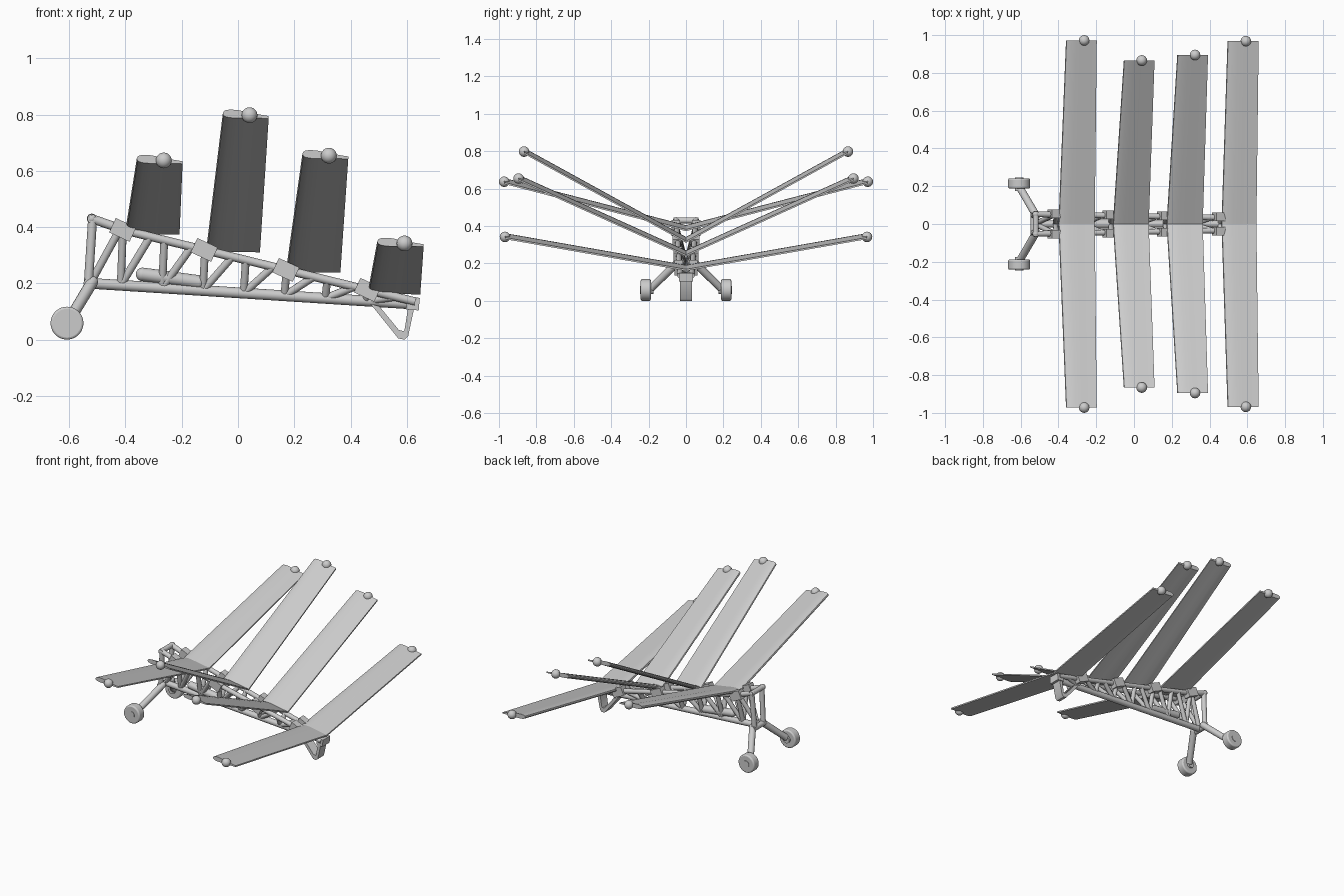
import bpy, bmesh, math
from mathutils import Vector

if "Cube" in bpy.data.objects:
    bpy.data.objects.remove(bpy.data.objects["Cube"])

grey = bpy.data.materials.new("light_grey")
grey.diffuse_color = (0.6, 0.6, 0.6, 1)
grey.use_nodes = True
grey.node_tree.nodes["Principled BSDF"].inputs["Base Color"].default_value = grey.diffuse_color


def finish(name, bm, angle=40):
    bmesh.ops.recalc_face_normals(bm, faces=bm.faces)
    me = bpy.data.meshes.new(name)
    bm.to_mesh(me)
    bm.free()
    ob = bpy.data.objects.new(name, me)
    bpy.context.collection.objects.link(ob)
    me.materials.append(grey)
    bpy.ops.object.select_all(action='DESELECT')
    ob.select_set(True)
    bpy.context.view_layer.objects.active = ob
    bpy.ops.object.shade_smooth_by_angle(angle=math.radians(angle))
    return ob


def tube(bm, a, b, r, r2=None, seg=14):
    a, b = Vector(a), Vector(b)
    d = b - a
    rot = d.to_track_quat('Z', 'Y').to_matrix().to_4x4()
    rot.translation = (a + b) / 2
    bmesh.ops.create_cone(bm, cap_ends=True, segments=seg, radius1=r,
                          radius2=r2 or r, depth=d.length, matrix=rot)


def ball(bm, p, r, u=20, v=12):
    new = bmesh.ops.create_uvsphere(bm, u_segments=u, v_segments=v, radius=r)
    bmesh.ops.translate(bm, verts=new['verts'], vec=p)


def box(bm, c, size, tilt=0):
    vs = bmesh.ops.create_cube(bm, size=1)['verts']
    bmesh.ops.scale(bm, verts=vs, vec=size)
    rot = Vector((1, 0, 0)).rotation_difference(
        Vector((math.cos(tilt), 0, -math.sin(tilt)))).to_matrix()
    bmesh.ops.rotate(bm, verts=vs, matrix=rot, cent=(0, 0, 0))
    bmesh.ops.translate(bm, verts=vs, vec=c)


# Wing cross-section: chord fraction, height
FOIL = [(0, 0), (.02, .008), (.07, .013), (.16, .016), (.32, .016), (.55, .011),
        (.8, .006), (1, .003), (1, -.006), (.8, -.007), (.55, -.010),
        (.32, -.013), (.16, -.013), (.07, -.011), (.02, -.007)]


def wing(name, root, tip, s):
    bm = bmesh.new()
    rings = []
    for x0, x1, y, z in (root, tip):
        rings.append([bm.verts.new((x0 + (x1 - x0) * u, s * y,
                                    z + h - 0.012 * (u - .5)))
                      for u, h in FOIL])
    n = len(FOIL)
    for i in range(n):
        j = (i + 1) % n
        bm.faces.new((rings[0][i], rings[0][j], rings[1][j], rings[1][i]))
    for ring in rings:
        bm.faces.new(ring)
    finish(name, bm, 35)


# Wings with tip balls: root (x0, x1, y, z), tip, ball x
WINGS = [((-.40, -.208, 0, .385), (-.36, -.197, .972, .637), -.264),
         ((-.112, .078, 0, .322), (-.054, .109, .866, .798), .041),
         ((.172, .364, 0, .250), (.229, .392, .895, .654), .323),
         ((.463, .648, 0, .172), (.495, .660, .968, .342), .592)]
for k, (root, tip, bx) in enumerate(WINGS, 1):
    for s, side in ((-1, "front"), (1, "back")):
        wing(f"wing_{k}_{side}", root, tip, s)
        bm = bmesh.new()
        ball(bm, (bx, s * tip[2], tip[3]), .028)
        finish(f"wing_tip_ball_{k}_{side}", bm, 60)


def low(x):      # bottom chord height
    return .2 - (x + .525) * .064


def high(x):     # top chord height
    return .39 - (x + .41) * .245


def half(x):     # half width between top chords
    return .052 - (x + .52) * .018


# Truss chords
bm = bmesh.new()
tube(bm, (-.525, 0, low(-.525)), (.64, 0, low(.64)), .019)
for s in (-1, 1):
    tube(bm, (-.52, s * .052, .43), (-.40, s * .05, .388), .016)
    tube(bm, (-.41, s * .05, .39), (.63, s * .031, high(.63)), .015)
    ball(bm, (-.52, s * .052, .43), .018, 14, 8)
finish("truss_chords", bm)

# Truss posts and diagonals
bm = bmesh.new()
nodes = [-.525, -.417] + [-.27 + .145 * i for i in range(6)]
for i, x in enumerate(nodes):
    for s in (-1, 1):
        a = (x, 0, low(x))
        if i:
            tube(bm, a, (x + .008, s * half(x), high(x)), .014, seg=12)
        x2 = x + .105
        tube(bm, a, (x2, s * half(x2), high(x2)), .014, seg=12)
finish("truss_braces", bm)

# Rear frame
bm = bmesh.new()
for s in (-1, 1):
    tube(bm, (-.517, s * .052, .43), (-.532, s * .045, .2), .016)
tube(bm, (-.52, -.066, .43), (-.52, .066, .43), .016)
tube(bm, (-.53, -.062, .2), (-.53, .062, .2), .019)
finish("rear_frame", bm)

# Short tank inside the truss
bm = bmesh.new()
tube(bm, (-.34, 0, .232), (-.14, 0, .205), .024)
ball(bm, (-.34, 0, .232), .024, 14, 8)
ball(bm, (-.14, 0, .205), .024, 14, 8)
finish("inner_tank", bm)

# Wing clamps on the top chords
bm = bmesh.new()
for x in (-.41, -.12, .17, .46):
    for s in (-1, 1):
        box(bm, (x, s * (half(x) + .004), high(x)), (.08, .045, .056), math.radians(25))
finish("wing_clamps", bm)

# Nose block
bm = bmesh.new()
box(bm, (.622, 0, .128), (.045, .075, .045), math.radians(5))
finish("nose_block", bm)

# Nose skid: bent strip with a triangular opening
outer = [(.47, .128), (.57, .004), (.592, 0), (.605, .012), (.628, .12)]
inner = [(.503, .118), (.572, .034), (.589, .030), (.592, .034), (.605, .115)]
bm = bmesh.new()
layers = [[[bm.verts.new((x, y, z)) for x, z in line] for line in (outer, inner)]
          for y in (-.032, .032)]
for i in range(4):
    for (o, n) in layers:
        bm.faces.new((o[i], o[i + 1], n[i + 1], n[i]))
    for c in (0, 1):
        p, q = layers[0][c], layers[1][c]
        bm.faces.new((p[i], p[i + 1], q[i + 1], q[i]))
for i in (0, 4):
    bm.faces.new((layers[0][0][i], layers[0][1][i], layers[1][1][i], layers[1][0][i]))
finish("nose_skid", bm)

# Wheels, hubs and legs
for s, side in ((-1, "front"), (1, "back")):
    bm = bmesh.new()
    tube(bm, (-.608, s * .188, .0585), (-.608, s * .242, .0585), .0585, seg=36)
    wheel = finish(f"wheel_{side}", bm)
    bev = wheel.modifiers.new("rounded_edge", 'BEVEL')
    bev.width, bev.segments = .008, 3
    bm = bmesh.new()
    tube(bm, (-.608, s * .175, .0585), (-.608, s * .245, .0585), .022, seg=24)
    finish(f"wheel_hub_{side}", bm)
    bm = bmesh.new()
    tube(bm, (-.518, s * .045, .205), (-.598, s * .182, .072), .021, .02)
    ball(bm, (-.518, s * .045, .205), .021, 14, 8)
    ball(bm, (-.598, s * .182, .072), .021, 14, 8)
    finish(f"wheel_leg_{side}", bm)
